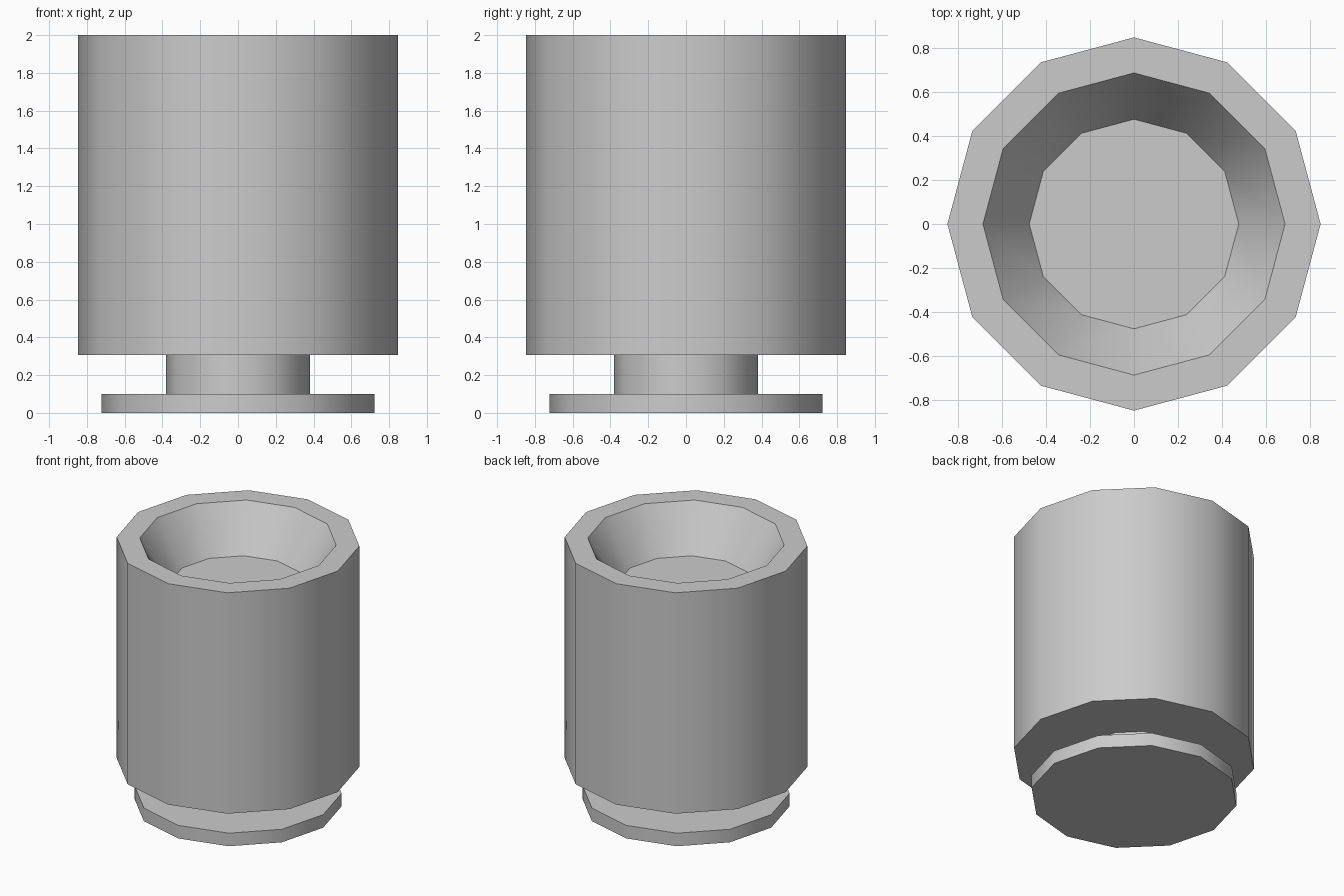
import bpy, bmesh
from math import sin, cos, tau, radians

if "Cube" in bpy.data.objects:
    bpy.data.objects.remove(bpy.data.objects["Cube"])

SIDES = 12

# Outline (radius, height) from the foot up, over the rim and down to the bowl floor
PROFILE = [
    (0.722, 0.0), (0.722, 0.1),      # foot disc
    (0.38, 0.1), (0.38, 0.307),      # neck
    (0.846, 0.307), (0.846, 2.0),    # cup wall
    (0.685, 2.0), (0.475, 1.67),     # rim and tapered bowl
]


def lathe(name, profile):
    bm = bmesh.new()
    rings = [[bm.verts.new((r * cos(tau * i / SIDES), r * sin(tau * i / SIDES), z))
              for i in range(SIDES)] for r, z in profile]
    for a, b in zip(rings, rings[1:]):
        for i in range(SIDES):
            j = (i + 1) % SIDES
            bm.faces.new((a[i], a[j], b[j], b[i]))
    bm.faces.new(rings[0][::-1])   # underside
    bm.faces.new(rings[-1])        # bowl floor
    bmesh.ops.recalc_face_normals(bm, faces=bm.faces)
    mesh = bpy.data.meshes.new(name)
    bm.to_mesh(mesh)
    bm.free()
    obj = bpy.data.objects.new(name, mesh)
    bpy.context.collection.objects.link(obj)
    bpy.context.view_layer.objects.active = obj
    obj.select_set(True)
    bpy.ops.object.shade_smooth_by_angle(angle=radians(40))
    obj.select_set(False)
    return obj


# Footed cup
lathe("footed_cup", PROFILE)
